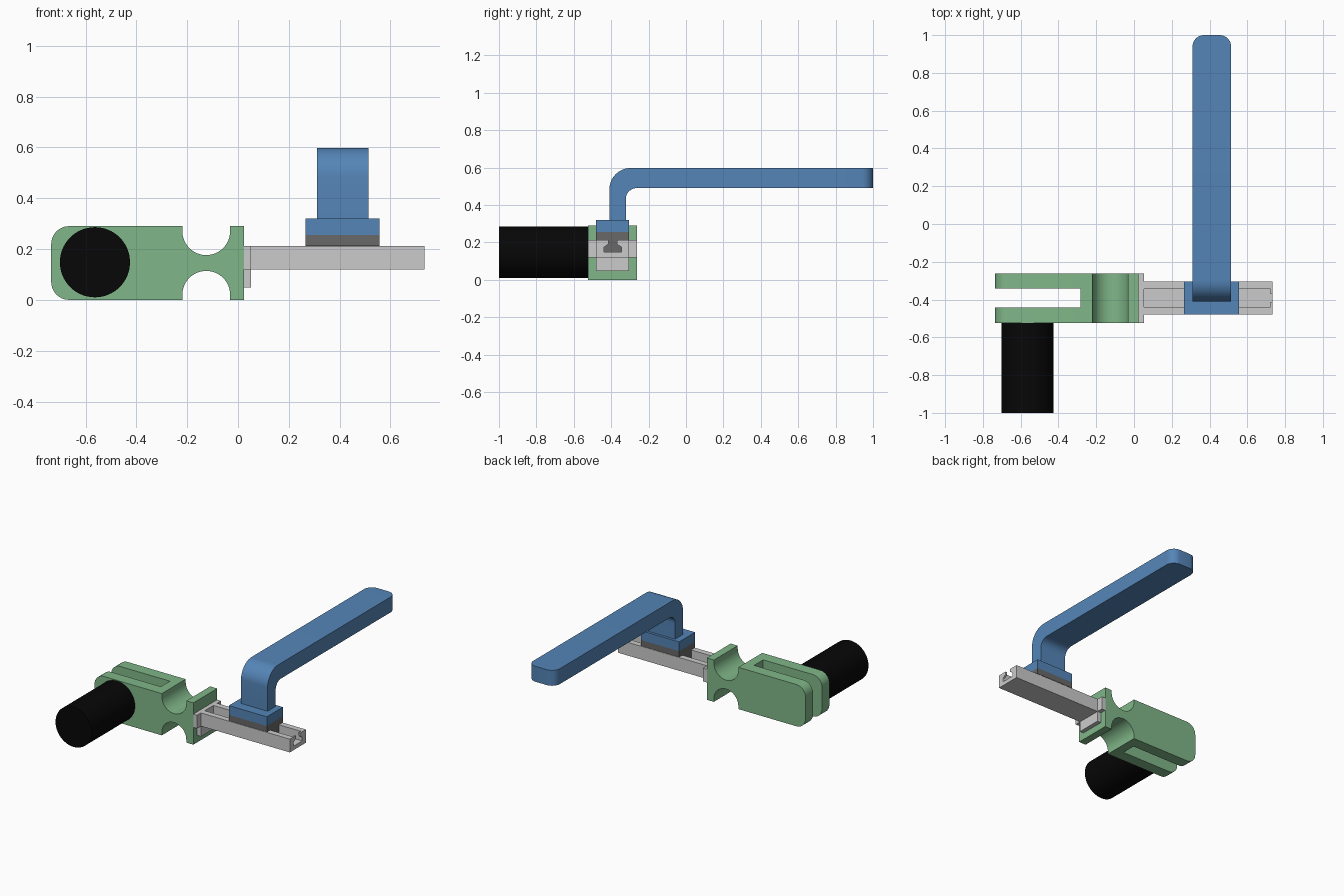
import bpy, bmesh, math
from mathutils import Vector

if "Cube" in bpy.data.objects:
    bpy.data.objects.remove(bpy.data.objects["Cube"])


def material(name, rgb):
    m = bpy.data.materials.new(name)
    m.diffuse_color = (*rgb, 1)
    m.use_nodes = True
    m.node_tree.nodes["Principled BSDF"].inputs["Base Color"].default_value = m.diffuse_color
    return m


GREEN = material("green", (0.217, 0.473, 0.248))
BLUE = material("blue", (0.09, 0.235, 0.475))
BLACK = material("black", (0.002, 0.002, 0.002))
DARK = material("dark_grey", (0.14, 0.14, 0.14))


def arc(cx, cy, r, a0, a1, n=16):
    step = math.radians(a1 - a0) / n
    return [(cx + r * math.cos(math.radians(a0) + i * step),
             cy + r * math.sin(math.radians(a0) + i * step)) for i in range(n + 1)]


def prism(name, pts, axis, lo, hi, mat=None, round_end=0):
    """Extrude a 2D outline along x (outline = y,z) or y (outline = x,z)."""
    bm = bmesh.new()
    place = (lambda p, t: (t, p[0], p[1])) if axis == "x" else (lambda p, t: (p[0], t, p[1]))
    face = bm.faces.new([bm.verts.new(place(p, lo)) for p in pts])
    new = bmesh.ops.extrude_face_region(bm, geom=[face])["geom"]
    move = Vector(place((0, 0), hi - lo))
    bmesh.ops.translate(bm, vec=move, verts=[v for v in new if isinstance(v, bmesh.types.BMVert)])
    if round_end:
        far = max(v.co.y for v in bm.verts)
        ends = [e for e in bm.edges if all(abs(v.co.y - far) < 1e-5 for v in e.verts)
                and abs(e.verts[0].co.x - e.verts[1].co.x) < 1e-5]
        bmesh.ops.bevel(bm, geom=ends, offset=round_end, segments=8, profile=0.5, affect="EDGES")
    bmesh.ops.recalc_face_normals(bm, faces=bm.faces)
    me = bpy.data.meshes.new(name)
    bm.to_mesh(me)
    bm.free()
    ob = bpy.data.objects.new(name, me)
    bpy.context.collection.objects.link(ob)
    if mat:
        me.materials.append(mat)
    return ob


def smooth(ob):
    bpy.ops.object.select_all(action="DESELECT")
    ob.select_set(True)
    bpy.context.view_layer.objects.active = ob
    bpy.ops.object.shade_smooth_by_angle(angle=math.radians(30))


def rect(a0, a1, b0, b1):
    return [(a0, b0), (a1, b0), (a1, b1), (a0, b1)]


YC = -0.392   # shared centre line of body and rail


def mirrored(half):
    """Close a half outline (offset from centre line, z) symmetrically."""
    return [(YC + y, z) for y, z in half] + [(YC - y, z) for y, z in reversed(half)]


# Green clevis body: rounded left corners, necked by two round notches
outline = (arc(-0.665, 0.07, 0.07, 180, 270, 8)
           + [(-0.219, 0)] + arc(-0.125, 0.02, 0.094, 180, 0, 24) + [(-0.031, 0)]
           + [(0.023, 0), (0.023, 0.29)]
           + [(-0.031, 0.29)] + arc(-0.125, 0.27, 0.094, 0, -180, 24) + [(-0.219, 0.29)]
           + arc(-0.665, 0.22, 0.07, 90, 180, 8))
body = prism("clevis_body", outline, "y", -0.523, -0.261, GREEN)

# Fork slot
cutter = prism("slot_cutter", rect(-0.9, -0.283, -0.1, 0.4), "y", YC - 0.05, YC + 0.05)
cutter.hide_render = True
cutter.hide_set(True)
cut = body.modifiers.new("slot", "BOOLEAN")
cut.object = cutter
cut.solver = "EXACT"
smooth(body)

# Black side grip
grip = prism("side_grip", arc(-0.563, 0.148, 0.138, 0, 360, 64)[:-1], "y", -1.0, -0.523, BLACK)
smooth(grip)

# Grey T-shaped end flange
prism("end_flange", mirrored([(0.131, 0.212), (0.131, 0.12), (0.088, 0.12), (0.088, 0.048)]),
      "x", 0.023, 0.052)

# Grey channel rail, closed down to a keyhole at its free end
rail = [(0.088, 0.12), (0.088, 0.212)]
prism("slide_rail", mirrored(rail + [(0.048, 0.212), (0.048, 0.148)]), "x", 0.052, 0.723)
prism("rail_end_stop", mirrored(rail + [(0.022, 0.212), (0.022, 0.192),
                                        (0.046, 0.175), (0.046, 0.148)]), "x", 0.723, 0.734)

# Dark slider plate with its key running in the channel
prism("slider", mirrored([(0.088, 0.256), (0.088, 0.214), (0.047, 0.214), (0.047, 0.149)]),
      "x", 0.266, 0.557, DARK)

# Blue handle base block
prism("handle_base", rect(YC - 0.088, YC + 0.088, 0.256, 0.32), "x", 0.266, 0.557, BLUE)

# Blue bent lever handle with rounded tip
lever = ([(-0.41, 0.32), (-0.322, 0.32)]
         + arc(-0.262, 0.431, 0.06, 180, 90, 10)
         + [(1.0, 0.491), (1.0, 0.598)]
         + arc(-0.295, 0.483, 0.115, 90, 180, 12))
handle = prism("lever_handle", lever, "x", 0.31, 0.514, BLUE, round_end=0.06)
smooth(handle)
